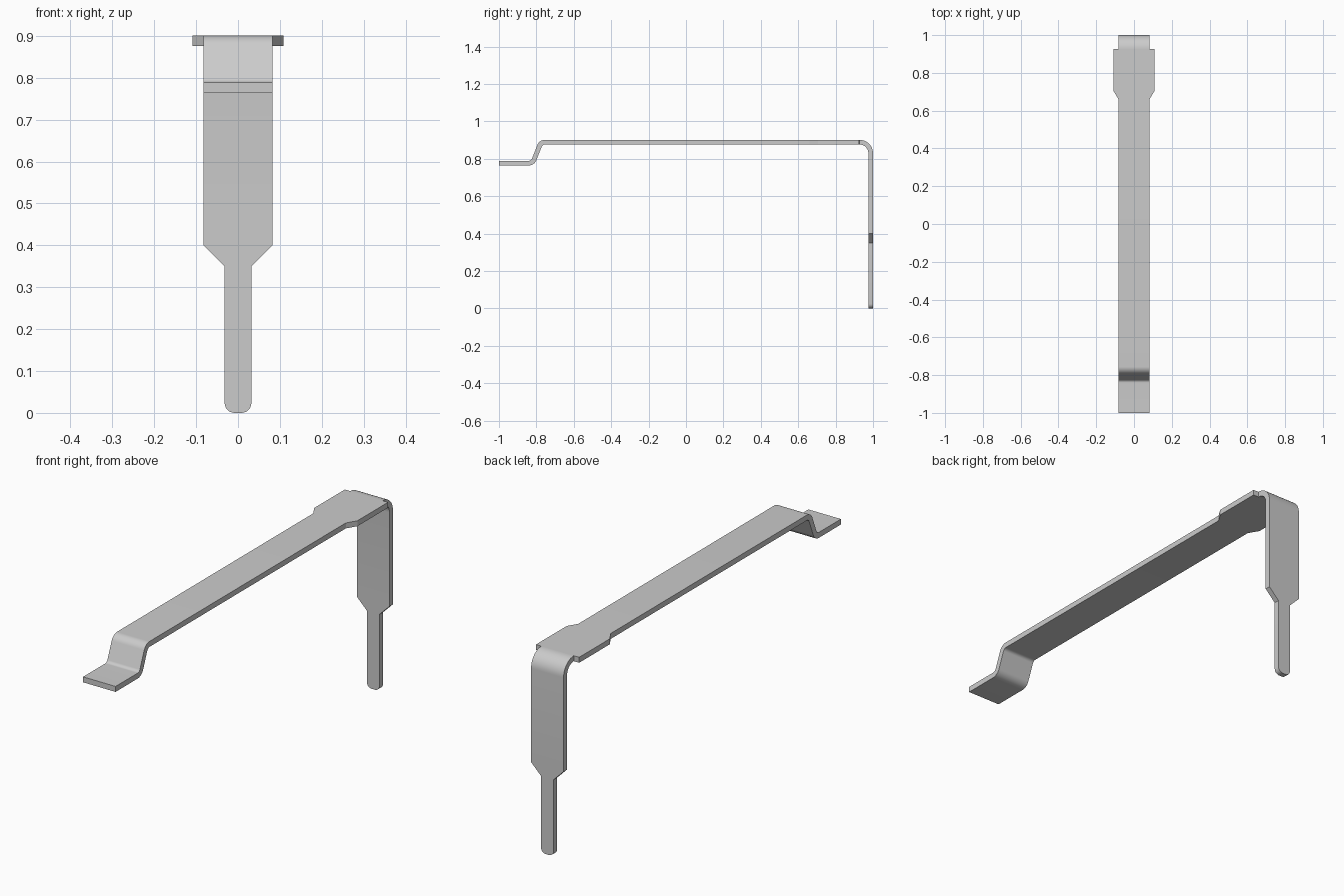
import bpy, bmesh, math
from mathutils import Vector

if "Cube" in bpy.data.objects:
    bpy.data.objects.remove(bpy.data.objects["Cube"])

T = 0.025                      # sheet thickness
W, TAB, TONGUE = 0.082, 0.109, 0.032   # half widths

# Centre line of the bent strip in the YZ plane: (y, z, bend radius)
corners = [(-1, 0.7765, 0), (-0.82, 0.7765, 0.03), (-0.775, 0.8885, 0.03),
           (0.9875, 0.8885, 0.06), (0.9875, 0, 0)]
pts = [Vector(c[:2]) for c in corners]


def bend(i, steps=10):
    """Stations (point, normal) round the bend at corner i."""
    p, r = pts[i], corners[i][2]
    a, b = (p - pts[i - 1]).normalized(), (pts[i + 1] - p).normalized()
    na, nb = Vector((-a.y, a.x)), Vector((-b.y, b.x))
    turn = math.atan2(a.x * b.y - a.y * b.x, a.dot(b))
    s = 1 if turn > 0 else -1
    centre = p - a * r * math.tan(abs(turn) / 2) + na * r * s
    out = []
    for k in range(steps + 1):
        t = turn * k / steps
        n = Vector((na.x * math.cos(t) - na.y * math.sin(t),
                    na.x * math.sin(t) + na.y * math.cos(t)))
        out.append((centre - n * r * s, n, W))
    return out


up, back = Vector((0, 1)), Vector((1, 0))
stations = [(pts[0], up, W)] + bend(1) + bend(2)

# Widened tabs just before the main bend
for y, w in [(0.66, W), (0.705, TAB), (0.926, TAB), (0.9265, W)]:
    stations.append((Vector((y, pts[3].y)), up, w))
stations += bend(3)

# Leg narrowing to a tongue with rounded end corners
leg = [(0.40, W), (0.35, TONGUE)]
R = 0.024
for k in range(7):
    t = k / 6 * math.pi / 2
    leg.append((R - R * math.sin(t), TONGUE - R + R * math.cos(t)))
stations += [(Vector((pts[4].x, z)), back, w) for z, w in leg]

# Skin the stations into one strip
bm = bmesh.new()
rings = []
for p, n, w in stations:
    o, i = p + n * T / 2, p - n * T / 2
    rings.append([bm.verts.new((x, q.x, q.y))
                  for x, q in ((-w, o), (w, o), (w, i), (-w, i))])
for r0, r1 in zip(rings, rings[1:]):
    for j in range(4):
        k = (j + 1) % 4
        bm.faces.new((r0[j], r0[k], r1[k], r1[j]))
bm.faces.new(rings[0])
bm.faces.new(rings[-1])
bmesh.ops.recalc_face_normals(bm, faces=bm.faces)

mesh = bpy.data.meshes.new("bent_strip")
bm.to_mesh(mesh)
bm.free()
strip = bpy.data.objects.new("bent_strip", mesh)
bpy.context.collection.objects.link(strip)
bpy.context.view_layer.objects.active = strip
strip.select_set(True)
bpy.ops.object.shade_smooth_by_angle(angle=math.radians(30))
